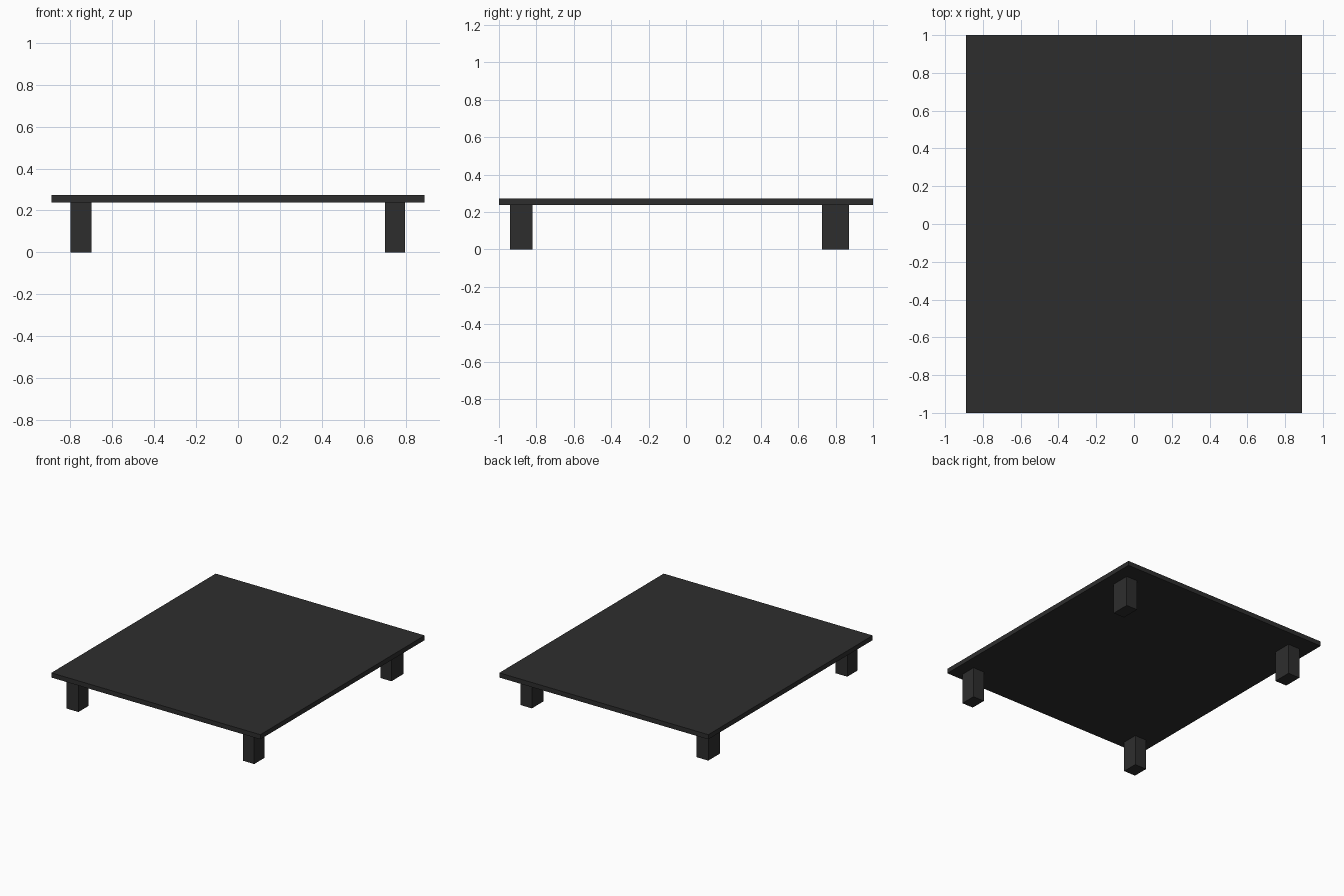
import bpy
import bmesh
from mathutils import Matrix

if "Cube" in bpy.data.objects:
    bpy.data.objects.remove(bpy.data.objects["Cube"])

# Single dark finish
black = bpy.data.materials.new("charcoal_black")
black.diffuse_color = (0.027, 0.027, 0.027, 1.0)
black.use_nodes = True
black.node_tree.nodes["Principled BSDF"].inputs["Base Color"].default_value = black.diffuse_color


def box(name, lo, hi):
    """Box between two opposite corners."""
    size = [b - a for a, b in zip(lo, hi)]
    mid = [(a + b) / 2 for a, b in zip(lo, hi)]
    bm = bmesh.new()
    bmesh.ops.create_cube(bm, size=1.0, matrix=Matrix.Diagonal((*size, 1.0)))
    mesh = bpy.data.meshes.new(name)
    bm.to_mesh(mesh)
    bm.free()
    mesh.materials.append(black)
    obj = bpy.data.objects.new(name, mesh)
    obj.location = mid
    bpy.context.collection.objects.link(obj)
    return obj


UNDERSIDE, TOP = 0.237, 0.273

# Thin table top
box("table_top", (-0.89, -1.0, UNDERSIDE), (0.89, 1.0, TOP))

# Four legs; the back pair is a little deeper than the front pair
for row, y0, y1 in (("front", -0.942, -0.82), ("back", 0.727, 0.871)):
    for side, x0, x1 in (("left", -0.80, -0.70), ("right", 0.703, 0.798)):
        box(f"{row}_{side}_leg", (x0, y0, 0.0), (x1, y1, UNDERSIDE))
